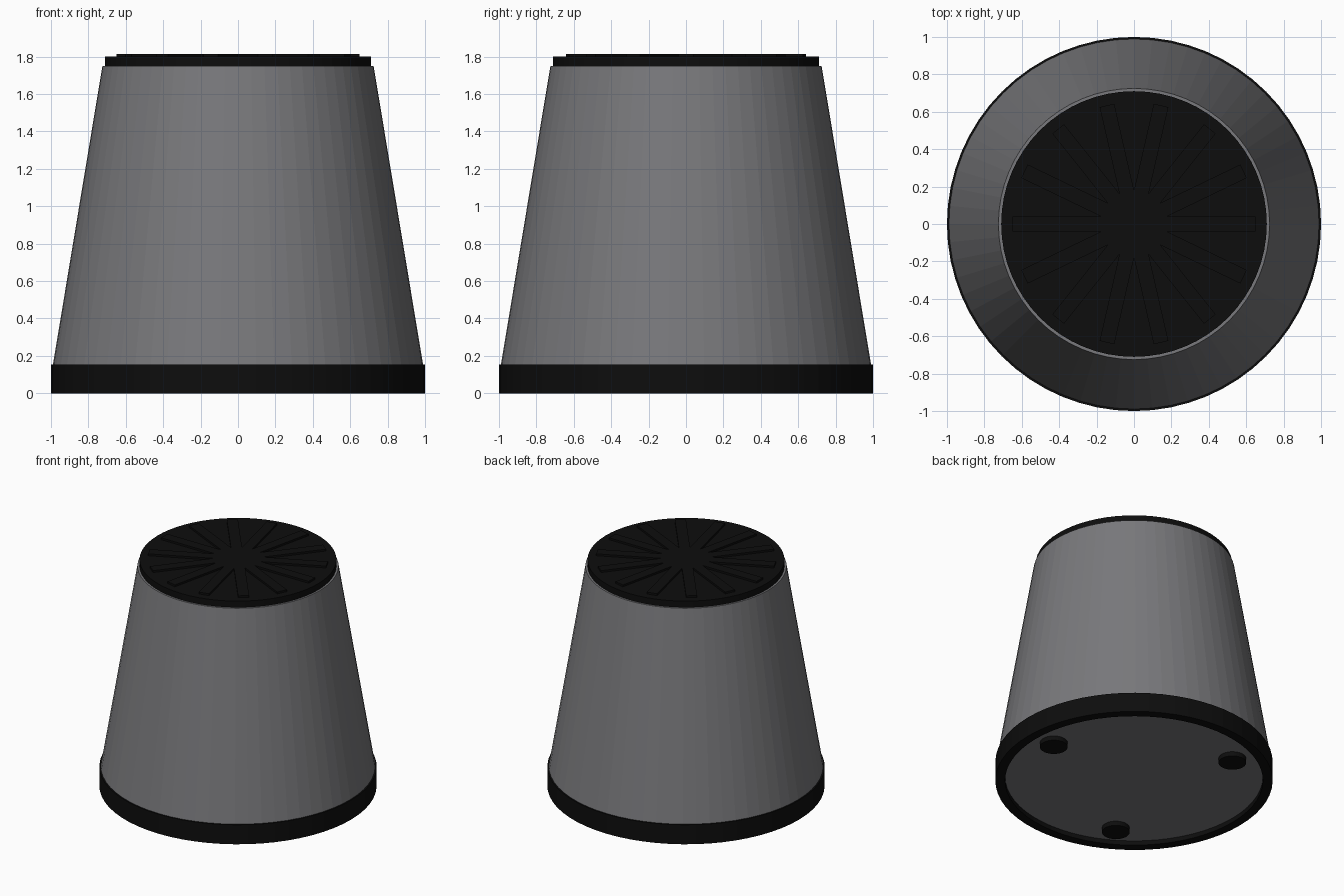
import bpy
import bmesh
import math

SIDES = 64

default = bpy.data.objects.get("Cube")
if default:
    bpy.data.objects.remove(default, do_unlink=True)


def make_material(name, value):
    mat = bpy.data.materials.new(name)
    mat.use_nodes = True
    mat.diffuse_color = value
    mat.node_tree.nodes["Principled BSDF"].inputs["Base Color"].default_value = value
    return mat


grey = make_material("warm_grey", (0.19, 0.19, 0.2, 1))
black = make_material("black", (0.004, 0.004, 0.004, 1))


def finish(bm, name, mat):
    """Turn a bmesh into a named object with one material."""
    bmesh.ops.recalc_face_normals(bm, faces=bm.faces)
    mesh = bpy.data.meshes.new(name)
    bm.to_mesh(mesh)
    bm.free()
    mesh.materials.append(mat)
    obj = bpy.data.objects.new(name, mesh)
    bpy.context.collection.objects.link(obj)
    return obj


def lathe(name, profile, mat, closed=False, sides=SIDES, centre=(0, 0)):
    """Revolve (radius, height) points about z; open profiles get end caps."""
    bm = bmesh.new()
    rings = []
    for r, z in profile:
        rings.append([bm.verts.new((centre[0] + r * math.cos(a), centre[1] + r * math.sin(a), z))
                      for a in (math.tau * i / sides for i in range(sides))])
    pairs = list(zip(rings, rings[1:]))
    if closed:
        pairs.append((rings[-1], rings[0]))
    else:
        bm.faces.new(rings[0])
        bm.faces.new(rings[-1])
    for low, high in pairs:
        for i in range(sides):
            j = (i + 1) % sides
            bm.faces.new((low[i], low[j], high[j], high[i]))
    return finish(bm, name, mat)


# Tapered body with its recessed underside
lathe("tapered_body", [(0.94, 0.035), (0.94, 0.15), (0.99, 0.15), (0.725, 1.75)], grey)

# Band around the foot of the body
lathe("base_band", [(0.93, 0), (1, 0), (1, 0.155), (0.93, 0.155)], black, closed=True)

# Flat lid on top
lathe("lid", [(0.71, 1.74), (0.71, 1.8)], black)

# Raised ribs radiating from the middle of the lid
RIBS = 14
bm = bmesh.new()
for i in range(RIBS):
    a = math.tau * i / RIBS
    verts = bmesh.ops.create_cube(bm, size=1)["verts"]
    bmesh.ops.scale(bm, vec=(0.65, 0.08, 0.02), verts=verts)
    bmesh.ops.translate(bm, vec=(0.325, 0, 1.805), verts=verts)
    for v in verts:
        x, y = v.co.xy
        v.co.x = x * math.cos(a) - y * math.sin(a)
        v.co.y = x * math.sin(a) + y * math.cos(a)
finish(bm, "lid_ribs", black)

# Three small feet under the body
for i in range(3):
    a = math.tau * i / 3
    lathe(f"foot_{i + 1}", [(0.1, 0), (0.1, 0.04)], black, sides=32,
          centre=(0.755 * math.cos(a), 0.755 * math.sin(a)))
